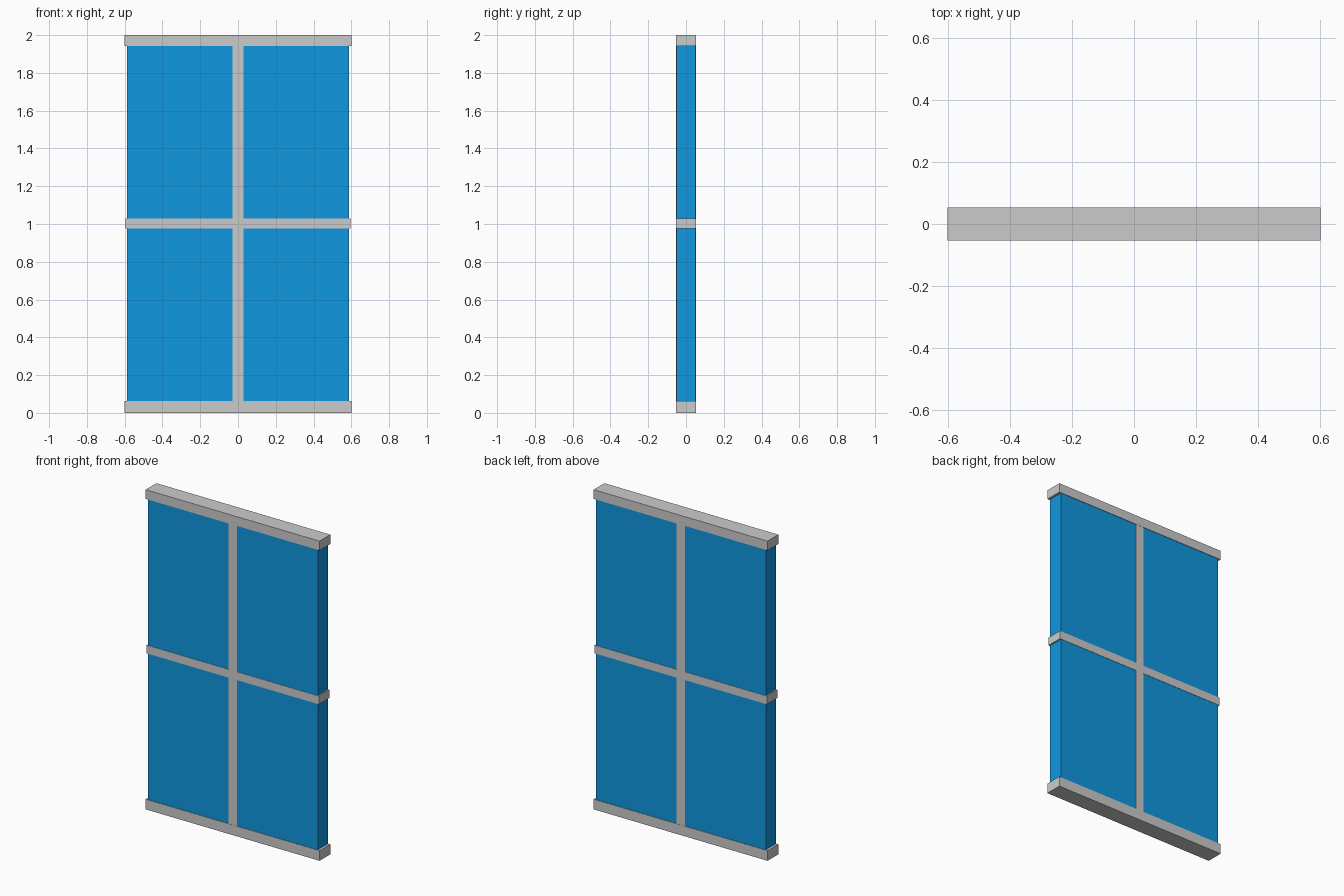
import bpy

if "Cube" in bpy.data.objects:
    bpy.data.objects.remove(bpy.data.objects["Cube"])

blue = bpy.data.materials.new("blue_glass")
blue.diffuse_color = (0.005, 0.31, 0.74, 1)
blue.use_nodes = True
blue.node_tree.nodes["Principled BSDF"].inputs["Base Color"].default_value = blue.diffuse_color


def box(name, x0, x1, half_depth, z0, z1, mat=None):
    bpy.ops.mesh.primitive_cube_add(size=1, location=((x0 + x1) / 2, 0, (z0 + z1) / 2))
    ob = bpy.context.object
    ob.name = name
    ob.scale = (x1 - x0, 2 * half_depth, z1 - z0)
    bpy.ops.object.transform_apply(location=False, rotation=False, scale=True)
    if mat:
        ob.data.materials.append(mat)
    return ob


# Horizontal rails
BOTTOM, MID_LOW, MID_HIGH, TOP = 0.063, 0.977, 1.028, 1.942
box("bottom_rail", -0.602, 0.602, 0.053, 0, BOTTOM)
box("top_rail", -0.602, 0.602, 0.053, TOP, 2)
box("middle_rail", -0.596, 0.596, 0.052, MID_LOW, MID_HIGH)

# Centre mullion and the blue panes either side, for each storey of the window
for level, z0, z1 in (("lower", BOTTOM, MID_LOW), ("upper", MID_HIGH, TOP)):
    box(level + "_mullion", -0.029, 0.029, 0.052, z0, z1)
    box(level + "_left_pane", -0.587, -0.029, 0.05, z0, z1, blue)
    box(level + "_right_pane", 0.029, 0.587, 0.05, z0, z1, blue)
